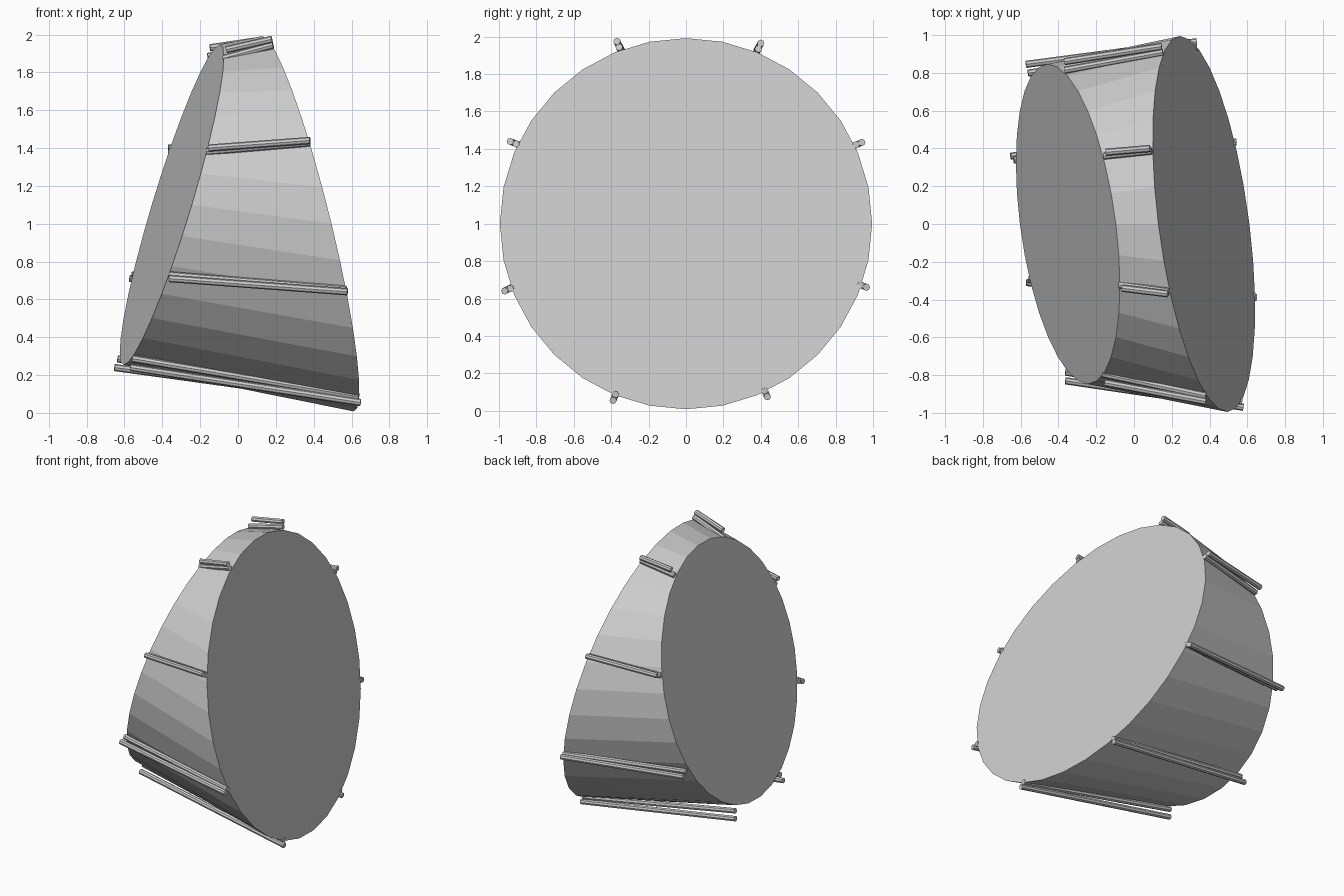
import bpy, bmesh, math
from mathutils import Vector

if "Cube" in bpy.data.objects:
    bpy.data.objects.remove(bpy.data.objects["Cube"])

SIDES = 32


# The two drum ends lie on tilted planes: x as a function of y and z
def left_x(y, z):
    return -0.35 - 0.125 * y + 0.30 * (z - 1.10)


def right_x(y, z):
    return 0.37 - 0.125 * y - 0.243 * (z - 1.0)


def ring(plane, cz, ry, rz):
    pts = []
    for i in range(SIDES):
        a = 2 * math.pi * i / SIDES
        y, z = ry * math.cos(a), cz + rz * math.sin(a)
        pts.append(Vector((plane(y, z), y, z)))
    return pts


def make_object(name, bm):
    bmesh.ops.recalc_face_normals(bm, faces=bm.faces)
    mesh = bpy.data.meshes.new(name)
    bm.to_mesh(mesh)
    bm.free()
    ob = bpy.data.objects.new(name, mesh)
    bpy.context.collection.objects.link(ob)
    return ob


# Drum body: tapered wall between the two tilted heads
bm = bmesh.new()
left = [bm.verts.new(p) for p in ring(left_x, 1.10, 0.847, 0.847)]
right = [bm.verts.new(p) for p in ring(right_x, 1.0, 0.995, 0.992)]
for i in range(SIDES):
    j = (i + 1) % SIDES
    bm.faces.new((left[i], left[j], right[j], right[i]))
bm.faces.new(left)
bm.faces.new(right)
make_object("drum_body", bm)


# Straight octagonal rod between two points
def rod(name, a, b, radius=0.019):
    d = b - a
    bm = bmesh.new()
    bmesh.ops.create_cone(bm, cap_ends=True, segments=8, radius1=radius,
                          radius2=radius, depth=d.length)
    ob = make_object(name, bm)
    ob.rotation_mode = 'QUATERNION'
    ob.rotation_quaternion = d.to_track_quat('Z', 'Y')
    ob.location = (a + b) / 2


# Point on an end plane, pulled towards the drum axis by an inset
def end_point(plane, yz, inset):
    r = Vector((yz[0], yz[1] - 1.05))
    r *= (r.length - inset) / r.length
    y, z = r.x, r.y + 1.05
    return Vector((plane(y, z), y, z))


# Tension rods: (y, z) at the left end and at the right end
RODS = {
    "top_back": ((0.38, 1.93), (0.40, 1.965)),
    "top_front": ((-0.34, 1.92), (-0.37, 1.975)),
    "upper_back": ((0.86, 1.40), (0.94, 1.435)),
    "upper_front": ((-0.84, 1.40), (-0.94, 1.44)),
    "lower_back": ((0.845, 0.71), (0.965, 0.66)),
    "lower_front": ((-0.83, 0.71), (-0.97, 0.64)),
    "bottom_back": ((0.36, 0.24), (0.435, 0.075)),
    "bottom_front": ((-0.31, 0.24), (-0.39, 0.055)),
}
for label, (l, r) in RODS.items():
    rod("outer_rod_" + label, end_point(left_x, l, 0), end_point(right_x, r, 0))
    rod("inner_rod_" + label, end_point(left_x, l, 0.05),
        end_point(right_x, r, 0.033))
